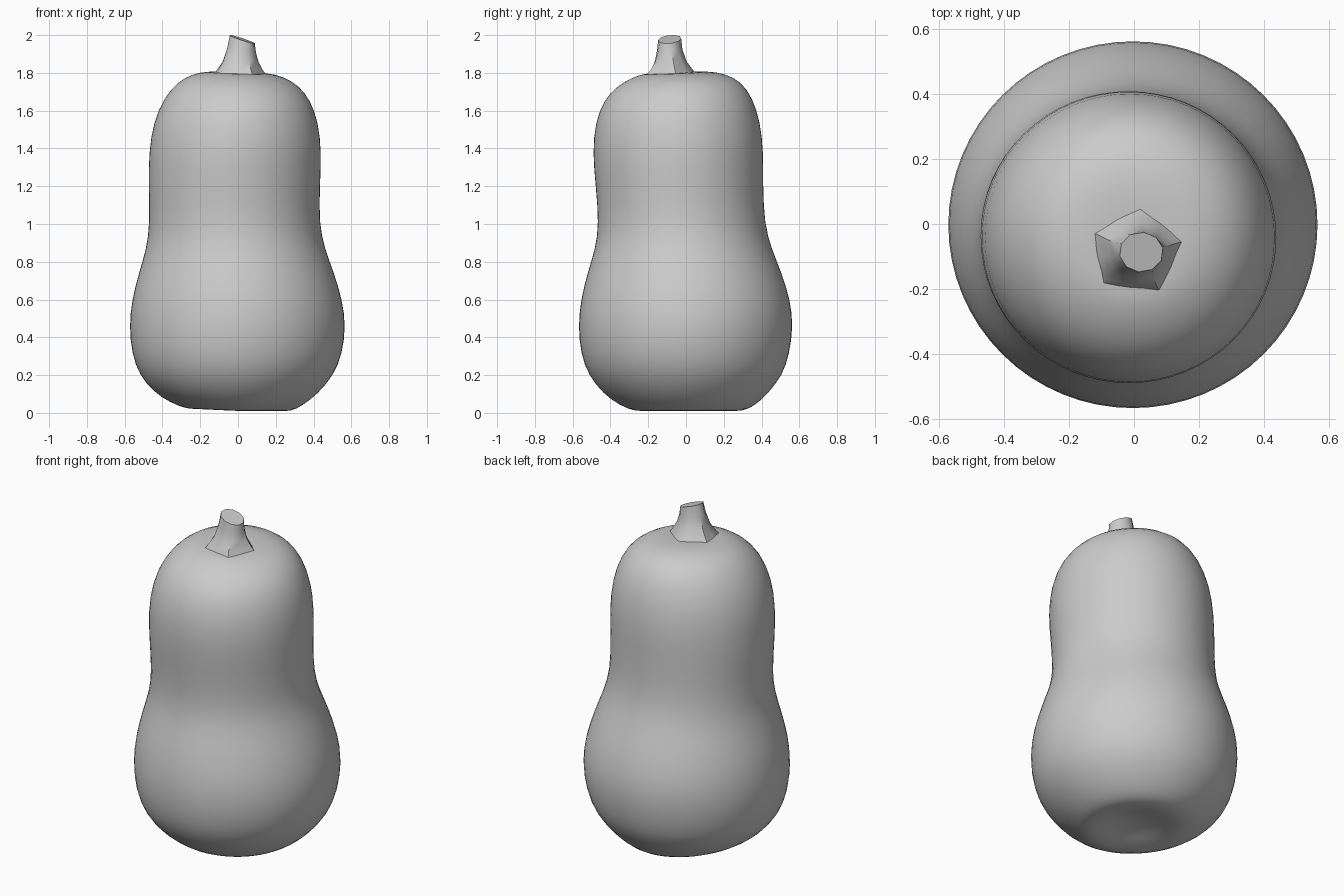
import bpy, bmesh, math


def loft(name, rings, sides, phase=0.0, slope=None, lobes=0.0, pinch=0.0):
    """Skin rings given as (z, x_min, x_max, y_min, y_max); caps both ends."""
    bm = bmesh.new()
    loops = []
    for i, (z, x0, x1, y0, y1) in enumerate(rings):
        loop = []
        f = 1 - i / (len(rings) - 1)
        for k in range(sides):
            a = phase + 2 * math.pi * k / sides
            s = 1 + lobes * f * (-1) ** k
            x = (x0 + x1) / 2 + (x1 - x0) / 2 * s * math.cos(a)
            y = (y0 + y1) / 2 + (y1 - y0) / 2 * s * math.sin(a)
            dz = slope(x, y, z) if slope else 0
            loop.append(bm.verts.new((x, y, z + dz)))
        loops.append(loop)
    for a, b in zip(loops, loops[1:]):
        for k in range(sides):
            j = (k + 1) % sides
            bm.faces.new((a[k], a[j], b[j], b[k]))
    bm.faces.new(loops[0][::-1])
    bm.faces.new(loops[-1])
    mesh = bpy.data.meshes.new(name)
    bm.to_mesh(mesh)
    bm.free()
    obj = bpy.data.objects.new(name, mesh)
    bpy.context.collection.objects.link(obj)
    return obj


def smooth(obj, angle):
    bpy.ops.object.select_all(action='DESELECT')
    obj.select_set(True)
    bpy.context.view_layer.objects.active = obj
    bpy.ops.object.shade_smooth_by_angle(angle=math.radians(angle))


# Body: dimpled base, wide bulb, slight waist, rounded shoulder leaning to the front
body_rings = [
    (0.055, -0.04, 0.04, -0.04, 0.04),
    (0.042, -0.12, 0.12, -0.12, 0.12),
    (0.012, -0.21, 0.22, -0.20, 0.22),
    (0.006, -0.27, 0.28, -0.27, 0.30),
    (0.040, -0.36, 0.345, -0.355, 0.37),
    (0.100, -0.45, 0.425, -0.44, 0.435),
    (0.200, -0.525, 0.510, -0.52, 0.515),
    (0.310, -0.565, 0.555, -0.56, 0.55),
    (0.460, -0.580, 0.575, -0.575, 0.572),
    (0.600, -0.565, 0.555, -0.56, 0.555),
    (0.740, -0.528, 0.512, -0.525, 0.510),
    (0.870, -0.487, 0.462, -0.482, 0.455),
    (1.000, -0.470, 0.432, -0.464, 0.418),
    (1.200, -0.476, 0.436, -0.480, 0.410),
    (1.380, -0.475, 0.445, -0.498, 0.413),
    (1.540, -0.450, 0.428, -0.482, 0.396),
    (1.660, -0.395, 0.385, -0.438, 0.355),
    (1.740, -0.325, 0.325, -0.370, 0.295),
    (1.785, -0.245, 0.245, -0.285, 0.210),
    (1.803, -0.160, 0.160, -0.220, 0.110),
    (1.800, -0.080, 0.080, -0.160, 0.000),
]


def tilt(x, y, z):
    # crown rises a little toward the back left; base rim is higher on the left
    if z > 1.6:
        return (0.04 * (y + 0.06) - 0.03 * x) * min(1, (z - 1.6) / 0.15)
    if z < 0.2:
        return max(0, -x) * 0.05 * (1 - z / 0.2)
    return 0


body = loft("squash_body", body_rings, 32, slope=tilt)
sub = body.modifiers.new("smooth", 'SUBSURF')
sub.levels = sub.render_levels = 1
smooth(body, 60)

# Stem: ridged flare at the base, short shaft with a slanted cut
stem_rings = [
    (1.775, -0.145, 0.150, -0.220, 0.055),
    (1.815, -0.115, 0.125, -0.195, 0.030),
    (1.860, -0.085, 0.105, -0.170, 0.000),
    (1.920, -0.060, 0.095, -0.155, -0.020),
    (1.978, -0.045, 0.090, -0.148, -0.025),
]


def cut(x, y, z):
    return (-0.33 * (x - 0.022) + 0.10 * (y + 0.085)) * max(0, (z - 1.86) / 0.118)


stem = loft("stem", stem_rings, 10, phase=0.2, slope=cut, lobes=0.10)
smooth(stem, 50)
